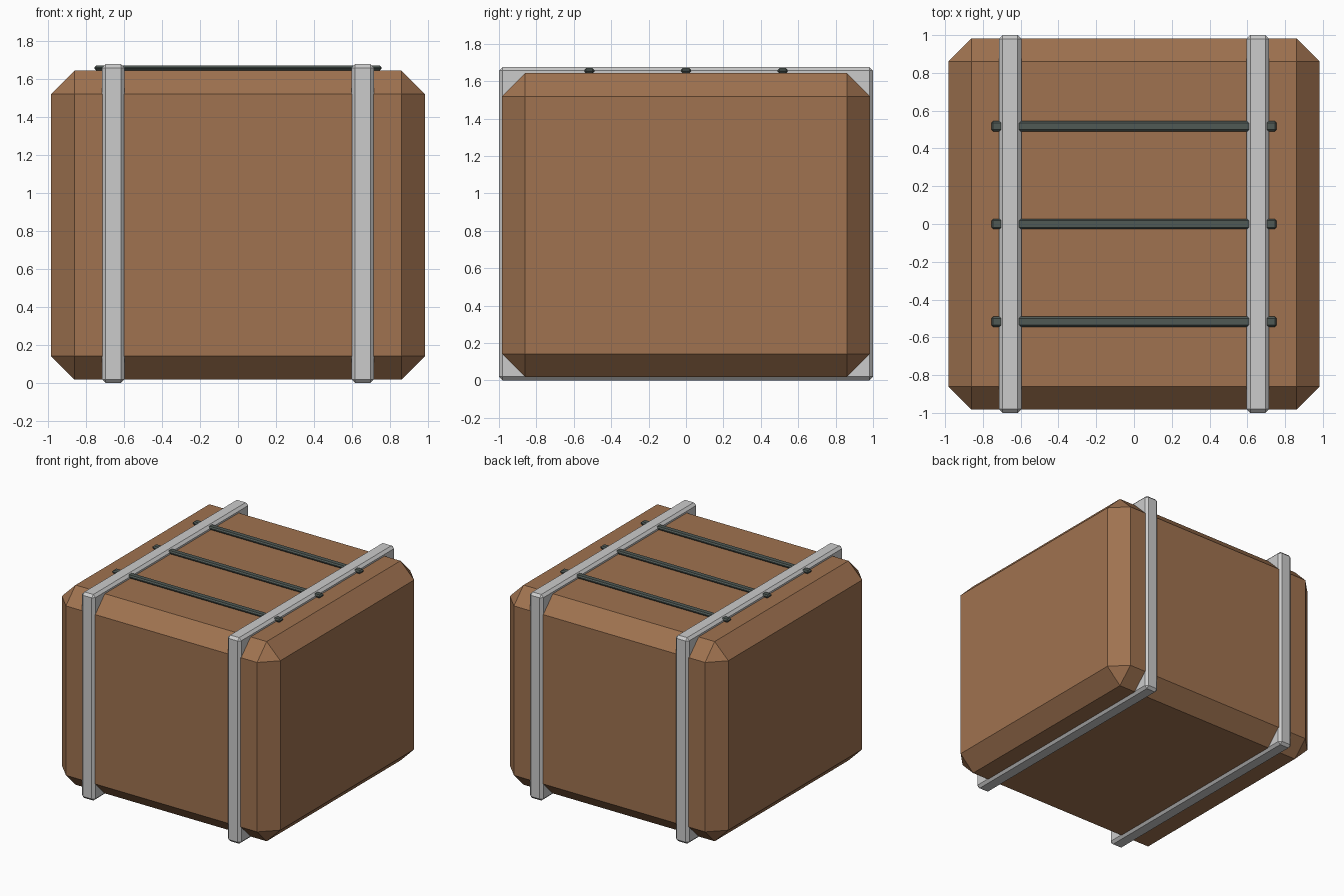
import bpy, bmesh

if "Cube" in bpy.data.objects:
    bpy.data.objects.remove(bpy.data.objects["Cube"])


def material(name, rgb):
    mat = bpy.data.materials.new(name)
    mat.diffuse_color = (*rgb, 1)
    mat.use_nodes = True
    mat.node_tree.nodes["Principled BSDF"].inputs["Base Color"].default_value = mat.diffuse_color
    return mat


def chamfered_box(name, centre, size, chamfer, mat=None):
    """Flat-shaded box with a single chamfer on every edge."""
    bm = bmesh.new()
    bmesh.ops.create_cube(bm, size=1)
    bmesh.ops.scale(bm, vec=size, verts=bm.verts)
    bmesh.ops.bevel(bm, geom=bm.edges[:], offset=chamfer, offset_type='OFFSET',
                    segments=1, affect='EDGES', clamp_overlap=True)
    mesh = bpy.data.meshes.new(name)
    bm.to_mesh(mesh)
    bm.free()
    if mat:
        mesh.materials.append(mat)
    obj = bpy.data.objects.new(name, mesh)
    obj.location = centre
    bpy.context.collection.objects.link(obj)
    return obj


brown = material("brown", (0.35, 0.17, 0.08))
dark = material("dark_grey", (0.08, 0.10, 0.09))

# Main block
chamfered_box("crate_body", (0, 0, 0.83), (1.966, 1.966, 1.624), 0.123, brown)

# Two bands wrapping front, top, back and bottom
for side, x in (("left", -0.656), ("right", 0.656)):
    chamfered_box(side + "_band", (x, 0, 0.838), (0.12, 2.0, 1.676), 0.02)

# Three flat rods across the top, running through the bands
for label, y in (("front", -0.517), ("middle", 0), ("back", 0.517)):
    chamfered_box(label + "_rod", (0, y, 1.656), (1.51, 0.054, 0.026), 0.0095, dark)
